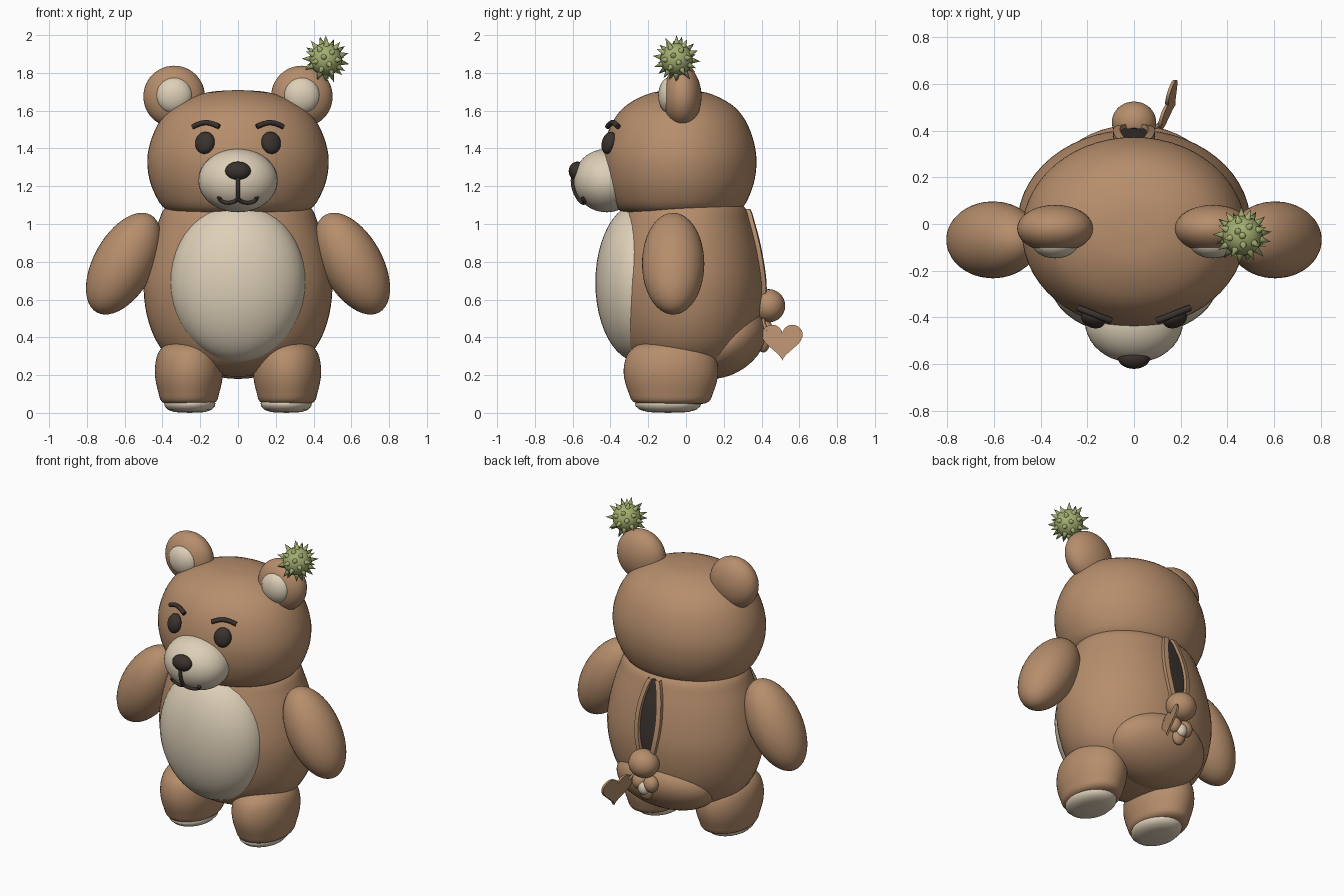
import bpy, bmesh, math
from mathutils import Matrix, Vector

if "Cube" in bpy.data.objects:
    bpy.data.objects.remove(bpy.data.objects["Cube"], do_unlink=True)


def material(name, rgb):
    m = bpy.data.materials.new(name)
    m.use_nodes = True
    m.diffuse_color = (*rgb, 1)
    bsdf = m.node_tree.nodes["Principled BSDF"]
    bsdf.inputs["Base Color"].default_value = (*rgb, 1)
    bsdf.inputs["Roughness"].default_value = 0.8
    return m


BROWN = material("brown fur", (0.47, 0.27, 0.15))
CREAM = material("cream fur", (0.73, 0.63, 0.48))
DARK = material("dark brown", (0.042, 0.032, 0.027))
GREEN = material("burr green", (0.36, 0.42, 0.16))


def finish(name, bm, *mats, angle=50):
    bmesh.ops.recalc_face_normals(bm, faces=bm.faces)
    mesh = bpy.data.meshes.new(name)
    bm.to_mesh(mesh)
    bm.free()
    ob = bpy.data.objects.new(name, mesh)
    bpy.context.collection.objects.link(ob)
    for m in mats:
        mesh.materials.append(m)
    bpy.ops.object.select_all(action="DESELECT")
    ob.select_set(True)
    bpy.context.view_layer.objects.active = ob
    bpy.ops.object.shade_smooth_by_angle(angle=math.radians(angle))
    return ob


def ellipsoid(name, centre, radii, mat, rot=(0, 0, 0)):
    bm = bmesh.new()
    bmesh.ops.create_uvsphere(bm, u_segments=40, v_segments=24, radius=1)
    turn = Matrix.Rotation(rot[2], 4, "Z") @ Matrix.Rotation(rot[1], 4, "Y") @ Matrix.Rotation(rot[0], 4, "X")
    bm.transform(Matrix.Translation(centre) @ turn @ Matrix.Diagonal((*radii, 1)))
    return finish(name, bm, mat)


def smooth_profile(points, steps=4):
    """Round a (radius, height) profile through its points."""
    p = [Vector(q) for q in points]
    p = [2 * p[0] - p[1]] + p + [2 * p[-1] - p[-2]]
    out = []
    for a, b, c, d in zip(p, p[1:], p[2:], p[3:]):
        for k in range(steps):
            t = k / steps
            out.append(b + (c - a) * t / 2 + (2 * a - 5 * b + 4 * c - d) * t * t / 2
                       + (3 * b - a - 3 * c + d) * t ** 3 / 2)
    return out + [p[-2]]


def lathe(name, profile, mat, centre=(0, 0), scale=(1, 1), sides=56):
    bm = bmesh.new()
    rings = []
    for r, z in profile:
        rings.append([bm.verts.new((centre[0] + r * scale[0] * math.cos(math.tau * i / sides),
                                    centre[1] + r * scale[1] * math.sin(math.tau * i / sides), z))
                      for i in range(sides)])
    for low, high in zip(rings, rings[1:]):
        for i in range(sides):
            j = (i + 1) % sides
            bm.faces.new((low[i], low[j], high[j], high[i]))
    bmesh.ops.remove_doubles(bm, verts=bm.verts, dist=0.0005)
    return finish(name, bm, mat)


def tube(name, points, radius, mat):
    cu = bpy.data.curves.new(name, "CURVE")
    cu.dimensions = "3D"
    cu.bevel_depth = radius
    cu.bevel_resolution = 3
    cu.use_fill_caps = True
    sp = cu.splines.new("POLY")
    sp.points.add(len(points) - 1)
    for q, co in zip(sp.points, points):
        q.co = (*co, 1)
    ob = bpy.data.objects.new(name, cu)
    bpy.context.collection.objects.link(ob)
    cu.materials.append(mat)
    bpy.ops.object.select_all(action="DESELECT")
    ob.select_set(True)
    bpy.context.view_layer.objects.active = ob
    bpy.ops.object.convert(target="MESH")
    bpy.ops.object.shade_smooth_by_angle(angle=math.radians(50))


# Body, belly patch and rump
BODY = smooth_profile([(0, 0.19), (0.24, 0.22), (0.39, 0.32), (0.47, 0.47), (0.5, 0.66),
                       (0.475, 0.84), (0.425, 1.0), (0.37, 1.1), (0.2, 1.16), (0, 1.18)])
DEPTH = 0.81
lathe("body", BODY, BROWN, scale=(1, DEPTH))
ellipsoid("belly_patch", (0, -0.25, 0.69), (0.36, 0.23, 0.42), CREAM)
ellipsoid("rump", (0, 0.2, 0.37), (0.33, 0.24, 0.17), BROWN, (math.radians(30), 0, 0))

# Head and muzzle
head = smooth_profile([(0, 1.06), (0.2, 1.06), (0.37, 1.07), (0.45, 1.18), (0.48, 1.31), (0.465, 1.43),
                       (0.41, 1.55), (0.32, 1.635), (0.17, 1.695), (0, 1.71)])
lathe("head", head, BROWN, centre=(0, -0.035), scale=(1, 0.85))
ellipsoid("muzzle", (0, -0.42, 1.23), (0.21, 0.175, 0.168), CREAM)
ellipsoid("nose", (0, -0.575, 1.28), (0.068, 0.046, 0.05), DARK)


def on_muzzle(x, z):
    d = 1 - (x / 0.21) ** 2 - ((z - 1.23) / 0.168) ** 2
    return (x, -0.425 - 0.175 * math.sqrt(max(d, 0)), z)


# Mouth
tube("mouth_line", [on_muzzle(0, 1.25 - 0.022 * k) for k in range(6)], 0.011, DARK)
for side, label in ((1, "left"), (-1, "right")):
    arc = [math.pi * k / 12 for k in range(13)]
    tube(label + "_mouth_curve", [on_muzzle(side * (0.05 - 0.05 * math.cos(a)), 1.142 - 0.03 * math.sin(a))
                                  for a in arc], 0.011, DARK)

    # Eyes and brows
    ellipsoid(label + "_eye", (side * 0.175, -0.408, 1.43), (0.053, 0.035, 0.06), DARK,
              (math.radians(-16), 0, side * math.radians(20)))
    brow = []
    for k in range(9):
        t = k / 8
        brow.append((side * (0.1 + 0.14 * t), -0.415 + 0.055 * t, 1.515 + 0.022 * math.sin(math.pi * t)))
    tube(label + "_brow", brow, 0.014, DARK)

    # Ears
    ellipsoid(label + "_ear", (side * 0.338, -0.02, 1.675), (0.163, 0.102, 0.163), BROWN)
    ellipsoid(label + "_inner_ear", (side * 0.338, -0.085, 1.68), (0.097, 0.062, 0.097), CREAM)

    # Arms
    ellipsoid(label + "_arm", (side * 0.605, -0.068, 0.79), (0.16, 0.165, 0.295), BROWN,
              (0, -side * math.radians(29), 0))

    # Legs and soles
    leg = smooth_profile([(0, 0.045), (0.72, 0.05), (0.9, 0.11), (1, 0.21), (0.93, 0.305),
                          (0.7, 0.36), (0.35, 0.378), (0, 0.38)])
    lathe(label + "_leg", leg, BROWN, (side * 0.26, -0.08), (0.18, 0.25))
    sole = [(0, 0), (0.6, 0.004), (0.85, 0.016), (0.98, 0.035), (1, 0.05), (0.97, 0.06), (0, 0.062)]
    lathe(label + "_sole", sole, CREAM, (side * 0.255, -0.095), (0.135, 0.175))


def back_y(x, z):
    """Depth of the back of the body at a given place."""
    for a, b in zip(BODY, BODY[1:]):
        if a.y <= z <= b.y:
            r = a.x + (b.x - a.x) * (z - a.y) / (b.y - a.y)
            return DEPTH * math.sqrt(max(r * r - x * x, 0))
    return 0.3


# Open back seam: dark slit with a raised lip on each side
bm = bmesh.new()
columns = [(-1, 0.0, -0.01), (-1, 0.03, 0.022), (-1, 0, 0.024), (-1, -0.004, 0.006), (0, 0, 0.006),
           (1, 0.004, 0.006), (1, 0, 0.024), (1, 0.03, 0.022), (1, 0.03, -0.01)]
columns[0] = (-1, -0.03, -0.01)
columns[1] = (-1, -0.03, 0.022)
columns[3] = (-1, 0.004, 0.006)
columns[5] = (1, -0.004, 0.006)
rows = []
for k in range(25):
    t = k / 24
    z = 0.58 + 0.5 * t
    w = 0.012 + 0.048 * math.sin(math.pi * t) ** 0.8
    rows.append([bm.verts.new((c * w + dx, back_y(c * w + dx, z) + dy, z)) for c, dx, dy in columns])
for low, high in zip(rows, rows[1:]):
    for i in range(len(columns) - 1):
        f = bm.faces.new((low[i], low[i + 1], high[i + 1], high[i]))
        f.material_index = 1 if i in (3, 4) else 0
finish("back_seam", bm, BROWN, DARK, angle=35)

# Tail and the small charm under it
ellipsoid("tail", (0, 0.437, 0.567), (0.095, 0.088, 0.088), BROWN)
for side, label in ((1, "left"), (-1, "right")):
    ellipsoid(label + "_charm_lobe", (side * 0.042, 0.42, 0.435), (0.048, 0.045, 0.052), BROWN)
ellipsoid("charm_middle", (0, 0.41, 0.38), (0.045, 0.035, 0.06), BROWN)
ellipsoid("charm_tip", (0, 0.44, 0.405), (0.036, 0.03, 0.042), CREAM)

# Thin heart tag on a cord
bm = bmesh.new()
outline = []
for k in range(48):
    a = math.tau * k / 48
    dy = 0.108 * math.sin(a) ** 3
    dz = 0.0066 * (13 * math.cos(a) - 5 * math.cos(2 * a) - 2 * math.cos(3 * a) - math.cos(4 * a))
    outline.append(bm.verts.new((0.142 + 0.3 * dy - 0.2 * dz, 0.51 + dy, 0.388 + dz)))
face = bm.faces.new(outline)
back = bmesh.ops.extrude_face_region(bm, geom=[face])
bmesh.ops.translate(bm, vec=(0.014, 0, 0),
                    verts=[g for g in back["geom"] if isinstance(g, bmesh.types.BMVert)])
finish("heart_tag", bm, BROWN, angle=30)
tube("heart_cord", [(0.03, 0.41, 0.5), (0.08, 0.41, 0.47), (0.115, 0.43, 0.43)], 0.01, BROWN)

# Spiky burr stuck to the left ear
bm = bmesh.new()
bmesh.ops.create_uvsphere(bm, u_segments=24, v_segments=14, radius=0.086)
count = 36
for i in range(count):
    h = 1 - 2 * i / (count - 1)
    a = i * math.pi * (3 - math.sqrt(5))
    r = math.sqrt(max(1 - h * h, 0))
    d = Vector((r * math.cos(a), r * math.sin(a), h))
    place = Matrix.Translation(d * 0.102) @ d.to_track_quat("Z", "Y").to_matrix().to_4x4()
    bmesh.ops.create_cone(bm, cap_ends=True, segments=8, radius1=0.018, radius2=0, depth=0.052, matrix=place)
bm.transform(Matrix.Translation((0.465, -0.05, 1.872)))
finish("burr", bm, GREEN)
